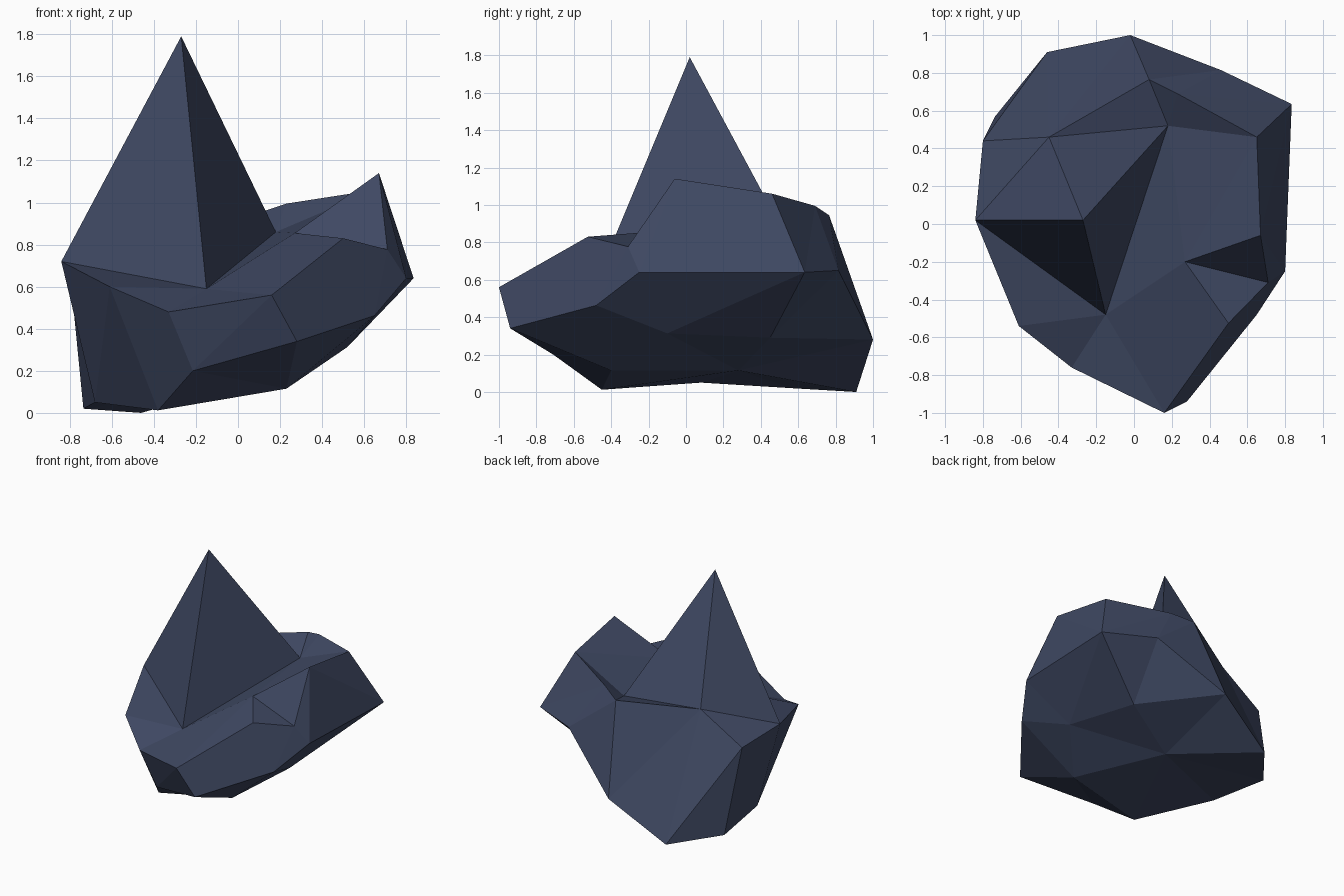
import bpy, bmesh

if "Cube" in bpy.data.objects:
    bpy.data.objects.remove(bpy.data.objects["Cube"])

# Single flat slate-blue colour
slate = bpy.data.materials.new("slate_blue")
slate.diffuse_color = (0.050, 0.066, 0.125, 1)
slate.use_nodes = True
slate.node_tree.nodes["Principled BSDF"].inputs["Base Color"].default_value = slate.diffuse_color

# Corner points of the rock, grouped by height; each has a one-letter label
corners = {
    # spike tip and the hollow around its base
    "A": (-.27, .02, 1.79), "C": (-.15, -.48, .59), "D": (.18, .52, .86),
    "E": (-.45, .46, .90), "F": (.27, -.20, .855),
    # upper rim
    "B": (-.84, .02, .72), "M": (-.61, -.54, .60), "L": (-.33, -.76, .48),
    "J": (.16, -1.0, .56), "I": (.50, -.525, .83), "H": (.71, -.31, .777),
    "G": (.67, -.06, 1.14), "N": (.65, .46, 1.06), "P": (.23, .69, .995),
    "O": (.08, .765, .945), "X": (-.80, .44, .68),
    # widest belt
    "K": (.28, -.94, .34), "U": (.65, -.48, .463), "T": (.80, -.25, .64),
    "S": (.835, .635, .64), "R": (.46, .815, .65), "Q": (-.02, 1.0, .28),
    # underside
    "V": (-.46, .91, 0), "Y": (-.735, .57, .02), "Z": (-.68, .08, .05),
    "a": (-.38, -.45, .012), "b": (-.215, -.71, .20), "c": (.23, -.40, .115),
    "d": (.52, -.10, .313), "e": (.38, .45, .29), "f": (-.06, .28, .115),
}

bm = bmesh.new()
v = {name: bm.verts.new(p) for name, p in corners.items()}


def fan(centre, ring):
    """Triangular facets from one corner to a run of neighbours."""
    for p, q in zip(ring, ring[1:]):
        bm.faces.new((v[centre], v[p], v[q]))


# Spike
fan("A", "BCDEB")
# Sloping top around the spike, and the notch beside it
fan("C", "BMLJFD")
fan("F", "JIHGND")
fan("D", "NPOE")
# Back
fan("E", "BXVQO")
fan("R", "OPSeQO")
# Right side
fan("S", "PNGTde")
fan("H", "GT")
fan("U", "THIJKcdT")
# Underside
fan("f", "QedcaZYVQ")
# Left side and front
fan("X", "VYZB")
fan("Z", "BMa")
fan("a", "ML")
fan("b", "aLJKca")

bmesh.ops.recalc_face_normals(bm, faces=bm.faces)
mesh = bpy.data.meshes.new("spiked_rock")
bm.to_mesh(mesh)
bm.free()
mesh.materials.append(slate)
rock = bpy.data.objects.new("spiked_rock", mesh)
bpy.context.collection.objects.link(rock)
